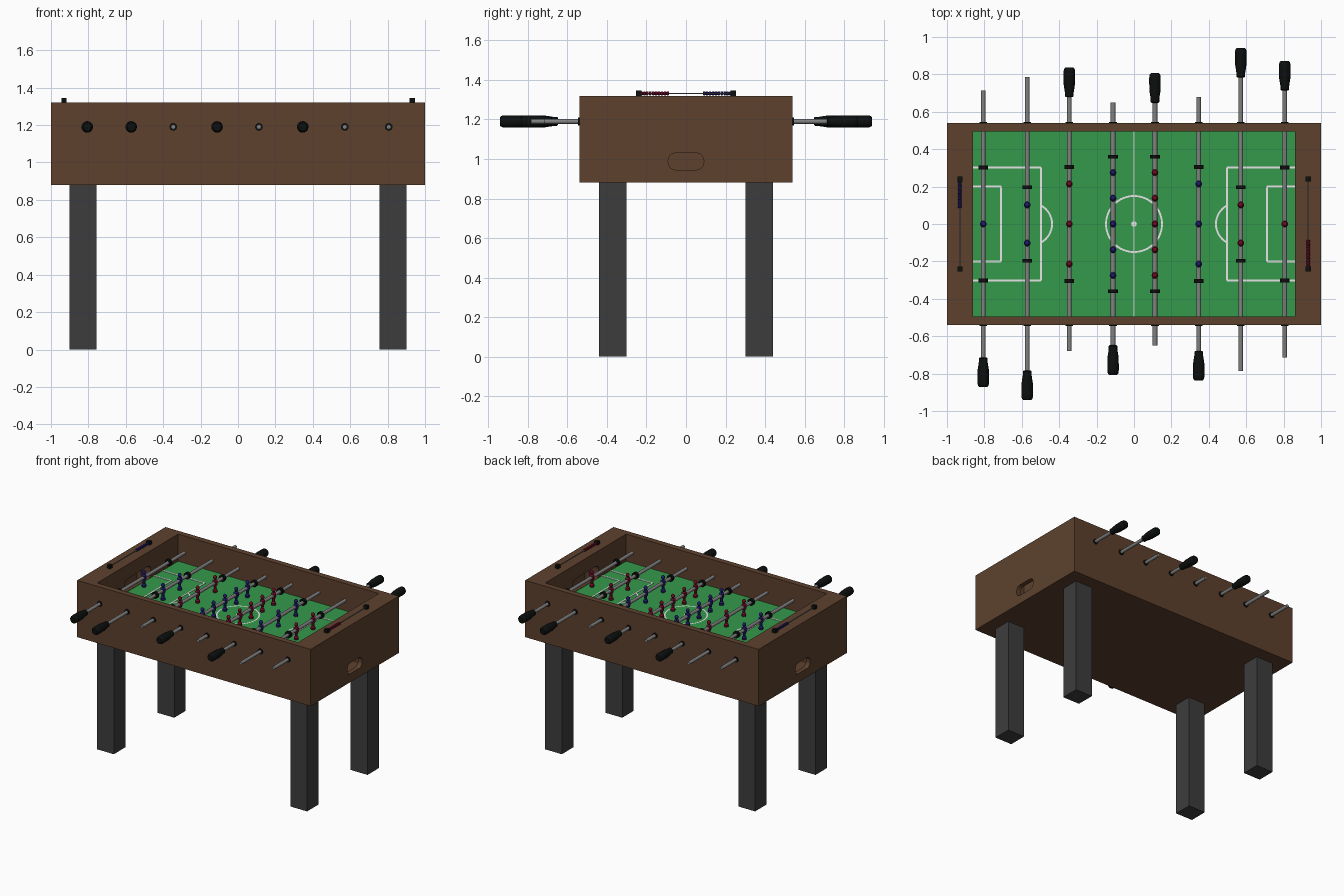
import bpy, bmesh, math
from mathutils import Matrix, Vector

if "Cube" in bpy.data.objects:
    bpy.data.objects.remove(bpy.data.objects["Cube"])


def material(name, rgb):
    m = bpy.data.materials.new(name)
    m.diffuse_color = (*rgb, 1)
    m.use_nodes = True
    m.node_tree.nodes["Principled BSDF"].inputs["Base Color"].default_value = m.diffuse_color
    return m


BROWN = material("brown wood", (0.11, 0.053, 0.027))
GREY = material("dark grey legs", (0.046, 0.046, 0.046))
GREEN = material("green field", (0.034, 0.32, 0.068))
WHITE = material("white lines", (0.8, 0.8, 0.8))
STEEL = material("steel", (0.22, 0.22, 0.22))
BLACK = material("black rubber", (0.004, 0.005, 0.005))
BLUE = material("dark blue", (0.016, 0.01, 0.15))
RED = material("dark red", (0.17, 0.003, 0.022))


def finish(bm, name, mat, smooth=False):
    bmesh.ops.recalc_face_normals(bm, faces=bm.faces)
    me = bpy.data.meshes.new(name)
    bm.to_mesh(me)
    bm.free()
    me.materials.append(mat)
    if smooth:
        me.shade_smooth()
        me.set_sharp_from_angle(angle=math.radians(35))
    ob = bpy.data.objects.new(name, me)
    bpy.context.collection.objects.link(ob)
    return ob


def box(bm, x0, x1, y0, y1, z0, z1):
    mat = Matrix.Translation(((x0 + x1) / 2, (y0 + y1) / 2, (z0 + z1) / 2)) \
        @ Matrix.Diagonal((x1 - x0, y1 - y0, z1 - z0, 1))
    bmesh.ops.create_cube(bm, size=1, matrix=mat)


def lathe(bm, profile, place, segs=16):
    """Turn (radius, height) points about local z, then place."""
    rings = [[bm.verts.new(place @ Vector((r * math.cos(a), r * math.sin(a), h)))
              for a in (2 * math.pi * i / segs for i in range(segs))]
             for r, h in profile]
    for lo, hi in zip(rings, rings[1:]):
        for i in range(segs):
            j = (i + 1) % segs
            bm.faces.new((lo[i], lo[j], hi[j], hi[i]))
    bm.faces.new(rings[0])
    bm.faces.new(rings[-1])


def along_y(x, y, z, sign=1):
    return Matrix.Translation((x, y, z)) @ Matrix.Rotation(-sign * math.pi / 2, 4, 'X')


def rod(bm, x, z, y0, y1, r, segs=16):
    lathe(bm, [(r, 0), (r, y1 - y0)], along_y(x, y0, z), segs)


def rounded_prism(bm, x0, x1, hy, z0, z1, r):
    """Rounded rectangle in the yz plane, extruded along x."""
    hz, zc = (z1 - z0) / 2, (z0 + z1) / 2
    pts = []
    for k, (sy, sz) in enumerate(((1, 1), (-1, 1), (-1, -1), (1, -1))):
        for i in range(7):
            a = (k + i / 6) * math.pi / 2
            pts.append((sy * (hy - r) + r * math.cos(a), zc + sz * (hz - r) + r * math.sin(a)))
    face = bm.faces.new([bm.verts.new((x0, y, z)) for y, z in pts])
    ext = bmesh.ops.extrude_face_region(bm, geom=[face])
    vs = [g for g in ext["geom"] if isinstance(g, bmesh.types.BMVert)]
    bmesh.ops.translate(bm, verts=vs, vec=(x1 - x0, 0, 0))


FIELD = 1.11
TOP = 1.32
ROD_Z = 1.19

# Cabinet with playing well, goals and ball return holes
bm = bmesh.new()
box(bm, -1, 1, -0.54, 0.54, 0.88, TOP)
cabinet = finish(bm, "cabinet", BROWN)


def cut(build):
    bm = bmesh.new()
    build(bm)
    cutter = finish(bm, "cutter", BROWN)
    cutter.hide_render = True
    mod = cabinet.modifiers.new("cut", 'BOOLEAN')
    mod.operation, mod.solver, mod.object = 'DIFFERENCE', 'EXACT', cutter
    bpy.context.view_layer.objects.active = cabinet
    bpy.ops.object.modifier_apply(modifier=mod.name)
    bpy.data.objects.remove(cutter)


cut(lambda b: box(b, -0.86, 0.86, -0.495, 0.495, FIELD - 0.01, 1.5))
for s in (-1, 1):
    lo = lambda a, c: (min(s * a, s * c), max(s * a, s * c))
    cut(lambda b: box(b, *lo(0.89, 0.965), -0.14, 0.14, 0.94, 1.195))
    cut(lambda b: rounded_prism(b, *lo(0.84, 0.93), 0.16, FIELD + 0.002, 1.21, 0.035))
    cut(lambda b: rounded_prism(b, *lo(0.93, 1.02), 0.09, 0.945, 1.03, 0.038))

# Legs
for sx, nx in ((-1, "left"), (1, "right")):
    for sy, ny in ((-1, "front"), (1, "back")):
        bm = bmesh.new()
        x, y = sx * 0.828, sy * 0.37
        box(bm, x - 0.072, x + 0.072, y - 0.07, y + 0.07, 0, 0.88)
        finish(bm, f"{ny}_{nx}_leg", GREY)

# Green field
bm = bmesh.new()
box(bm, -0.86, 0.86, -0.495, 0.495, FIELD - 0.01, FIELD)
finish(bm, "field", GREEN)

# White field lines
bm = bmesh.new()
W, Z0, Z1 = 0.005, FIELD - 0.001, FIELD + 0.003


def arc(cx, r, a0, a1, n):
    pairs = [[bm.verts.new((cx + q * math.cos(a), q * math.sin(a), Z1)) for q in (r - W, r + W)]
             for a in (a0 + (a1 - a0) * i / n for i in range(n + 1))]
    for p, q in zip(pairs, pairs[1:]):
        bm.faces.new((p[0], p[1], q[1], q[0]))


box(bm, -W / 2, W / 2, -0.495, 0.495, Z0, Z1)
arc(0, 0.15, 0, 2 * math.pi, 40)
lathe(bm, [(0.015, Z0), (0.015, Z1)], Matrix())
for s in (-1, 1):
    for depth, hy in ((0.497, 0.302), (0.712, 0.2)):
        box(bm, s * depth - W, s * depth + W, -hy, hy, Z0, Z1)
        for y in (-hy, hy):
            box(bm, min(s * depth, s * 0.86), max(s * depth, s * 0.86), y - W, y + W, Z0, Z1)
    mid = math.pi if s > 0 else 0
    arc(s * 0.55, 0.112, mid - 1.1, mid + 1.1, 16)
finish(bm, "field_lines", WHITE)

# Rods: x, half length, handle side, bumper y, player colour, player positions
FIVE, THREE = (-0.275, -0.138, 0, 0.138, 0.275), (-0.214, 0, 0.214)
half = [(-0.806, 0.715, -1, 0.302, (0,)), (-0.571, 0.785, -1, 0.197, (-0.102, 0.102)),
        (-0.346, 0.68, 1, 0.305, THREE), (-0.112, 0.65, -1, 0.36, FIVE)]
ROWS = [(*r, BLUE if r[2] < 0 else RED) for r in half]
ROWS += [(-x, h, -s, b, p, RED if s < 0 else BLUE) for x, h, s, b, p in reversed(half)]

GRIP = [(0.018, -0.002), (0.023, 0.003), (0.023, 0.02), (0.03, 0.065),
        (0.031, 0.13), (0.029, 0.147), (0.022, 0.156)]
FIGURE = [(0.016, 1.117), (0.017, 1.133), (0.009, 1.145), (0.011, 1.165), (0.018, 1.178),
          (0.018, 1.205), (0.008, 1.213), (0.008, 1.217), (0.0135, 1.224),
          (0.0135, 1.235), (0.009, 1.243), (0.003, 1.246)]

for n, (x, h, side, bump, players, colour) in enumerate(ROWS, 1):
    bm = bmesh.new()
    rod(bm, x, ROD_Z, -h, h, 0.0125)
    finish(bm, f"rod_{n}", STEEL, True)

    bm = bmesh.new()
    lathe(bm, GRIP, along_y(x, side * h, ROD_Z, side))
    finish(bm, f"handle_{n}", BLACK, True)

    # Rubber bumpers and wall bearings
    bm = bmesh.new()
    for s in (-1, 1):
        rod(bm, x, ROD_Z, s * bump - 0.01, s * bump + 0.01, 0.026)
        rod(bm, x, ROD_Z, s * 0.54 - 0.006, s * 0.54 + 0.006, 0.021)
    finish(bm, f"bumpers_{n}", BLACK, True)

    bm = bmesh.new()
    for y in players:
        lathe(bm, FIGURE, Matrix.Translation((x, y, 0)), 12)
    finish(bm, f"players_{n}", colour, True)

# Score counters on the end rails
for s, side, colour in ((-1, "left", BLUE), (1, "right", RED)):
    x, z = s * 0.931, 1.332
    bm = bmesh.new()
    rod(bm, x, z, -0.24, 0.24, 0.003, 8)
    finish(bm, f"{side}_score_rod", STEEL, True)
    bm = bmesh.new()
    for y in (-0.24, 0.24):
        box(bm, x - 0.014, x + 0.014, y - 0.014, y + 0.014, TOP, 1.346)
    finish(bm, f"{side}_score_posts", BLACK)
    bm = bmesh.new()
    for i in range(10):
        y = -s * (0.092 + 0.0148 * i)
        lathe(bm, [(0.007, -0.007), (0.01, -0.004), (0.01, 0.004), (0.007, 0.007)],
              along_y(x, y, z), 12)
    finish(bm, f"{side}_score_beads", colour, True)
